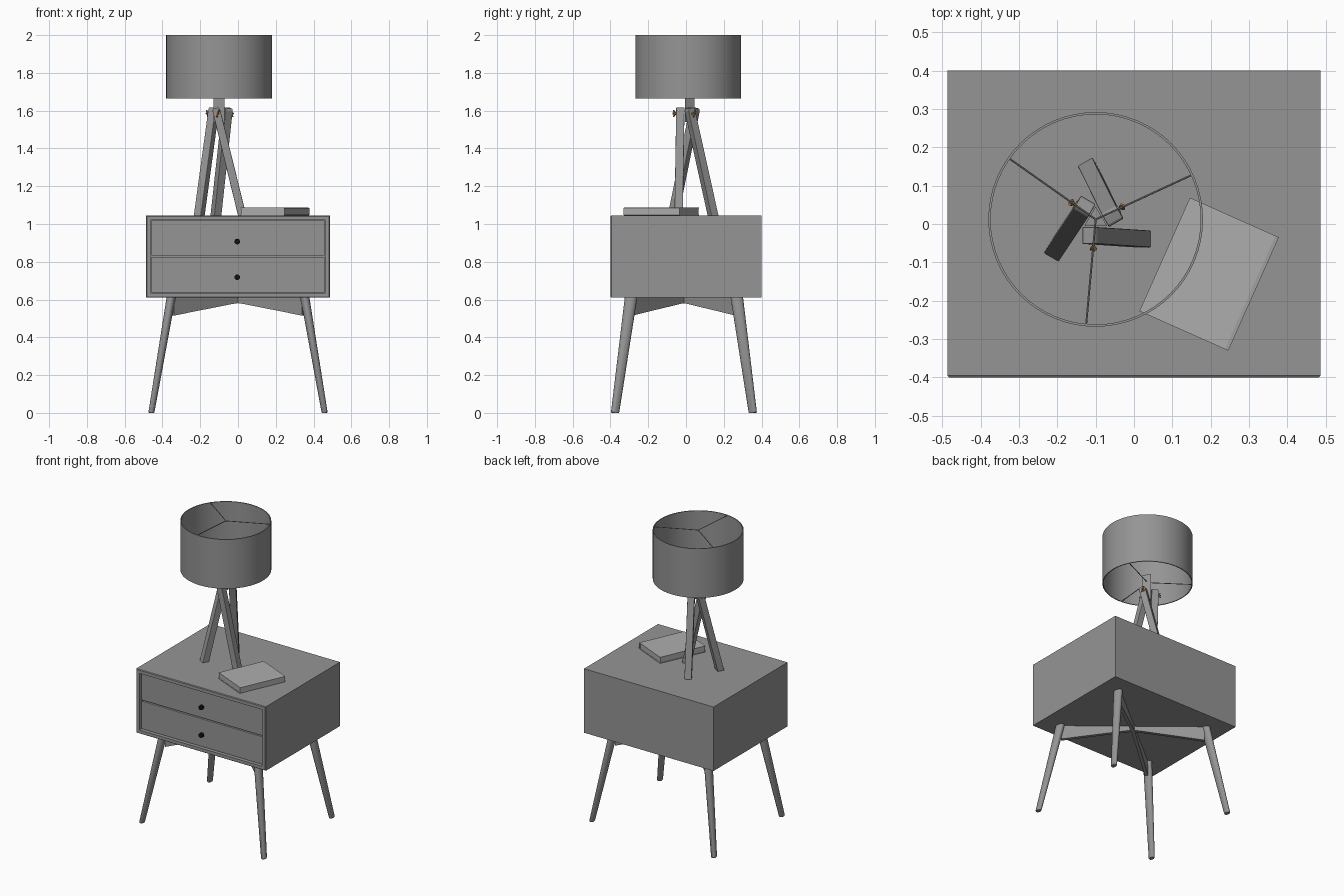
import bpy, bmesh, math
from mathutils import Vector, Matrix

if "Cube" in bpy.data.objects:
    bpy.data.objects.remove(bpy.data.objects["Cube"])


def material(name, rgb):
    m = bpy.data.materials.new(name)
    m.diffuse_color = (*rgb, 1)
    m.use_nodes = True
    m.node_tree.nodes["Principled BSDF"].inputs["Base Color"].default_value = m.diffuse_color
    return m


brass = material("brass", (0.45, 0.22, 0.06))
black = material("black", (0.005, 0.005, 0.005))
dark_grey = material("dark_grey", (0.3, 0.3, 0.3))
mid_grey = material("mid_grey", (0.42, 0.42, 0.42))


def finish(name, bm, mat=dark_grey, smooth=False, bevel=0):
    bmesh.ops.recalc_face_normals(bm, faces=bm.faces)
    me = bpy.data.meshes.new(name)
    bm.to_mesh(me)
    bm.free()
    ob = bpy.data.objects.new(name, me)
    bpy.context.collection.objects.link(ob)
    me.materials.append(mat)
    if bevel:
        b = ob.modifiers.new("bevel", "BEVEL")
        b.width, b.segments = bevel, 2
    if smooth:
        bpy.ops.object.select_all(action="DESELECT")
        bpy.context.view_layer.objects.active = ob
        ob.select_set(True)
        bpy.ops.object.shade_smooth_by_angle(angle=math.radians(40))
    return ob


def loft(name, rings, closed=False, **kw):
    """Skin through rings of points; capped at the ends, or joined up if closed."""
    bm = bmesh.new()
    vs = [[bm.verts.new(p) for p in r] for r in rings]
    n = len(vs[0])
    pairs = list(zip(vs, vs[1:])) + ([(vs[-1], vs[0])] if closed else [])
    for a, b in pairs:
        for i in range(n):
            j = (i + 1) % n
            bm.faces.new((a[i], a[j], b[j], b[i]))
    if not closed:
        bm.faces.new(vs[0])
        bm.faces.new(vs[-1])
    return finish(name, bm, **kw)


def ring(c, rx, ry, n=24, start=0.0):
    return [Vector((c[0] + rx * math.cos(start + math.tau * i / n),
                    c[1] + ry * math.sin(start + math.tau * i / n), c[2])) for i in range(n)]


def box(name, lo, hi, **kw):
    return loft(name, [[(lo[0], lo[1], z), (hi[0], lo[1], z), (hi[0], hi[1], z), (lo[0], hi[1], z)]
                       for z in (lo[2], hi[2])], **kw)


def rod(name, a, b, r, n=12, **kw):
    a, b = Vector(a), Vector(b)
    q = (b - a).to_track_quat("Z", "Y")
    return loft(name, [[c + q @ p for p in ring((0, 0, 0), r, r, n)] for c in (a, b)],
                smooth=n > 8, **kw)


# Cabinet: box with recessed front, softened front lip
def rect(x, z0, z1, y):
    return [(-x, y, z0), (x, y, z0), (x, y, z1), (-x, y, z1)]


loft("cabinet_body", [rect(0.487, 0.61, 1.045, 0.4), rect(0.487, 0.61, 1.045, -0.395),
                      rect(0.483, 0.614, 1.041, -0.4), rect(0.462, 0.635, 1.02, -0.4),
                      rect(0.462, 0.635, 1.02, -0.36)])

# Drawers with round knobs
for tag, z0, z1, zk in (("lower", 0.637, 0.825, 0.718), ("upper", 0.832, 1.018, 0.907)):
    box(f"{tag}_drawer", (-0.459, -0.38, z0), (0.459, -0.358, z1), bevel=0.002)
    rod(f"{tag}_knob", (-0.004, -0.398, zk), (-0.004, -0.378, zk), 0.015, 20, mat=black)

# Splayed, tapered oval legs
CY = -0.011
for sx, xn in ((-1, "left"), (1, "right")):
    for sy, yn in ((-1, "front"), (1, "back")):
        loft(f"{yn}_{xn}_leg",
             [ring((sx * 0.458, CY + sy * 0.364, 0), 0.013, 0.019),
              ring((sx * 0.458, CY + sy * 0.364, 0.005), 0.016, 0.022),
              ring((sx * 0.354, CY + sy * 0.28, 0.612), 0.024, 0.033)], smooth=True)

# Crossed arched braces under the cabinet
arch = [(-1, 0.515), (-0.6, 0.543), (-0.3, 0.563), (-0.1, 0.577), (0, 0.582),
        (0.1, 0.577), (0.3, 0.563), (0.6, 0.543), (1, 0.515), (1, 0.611), (-1, 0.611)]
for s in (-1, 1):
    side = Vector((-s * 0.28, 0.345, 0)).normalized() * 0.011
    loft(f"cross_brace_{'a' if s < 0 else 'b'}",
         [[Vector((0.345 * t, CY + s * 0.28 * t, z)) + k * side for t, z in arch] for k in (-1, 1)])

# Lamp shade: thin open drum
LX, LY = -0.1, 0.012
loft("lamp_shade", [ring((LX, LY, z), r, r, 64) for r, z in
                    ((0.28, 1.665), (0.28, 2.0), (0.274, 2.0), (0.274, 1.665))],
     closed=True, smooth=True)

# Lamp stem: triangular post
loft("lamp_stem", [ring((LX, LY, z), 0.034, 0.034, 3, math.radians(90)) for z in (1.54, 1.72)])

# Three-fold lamp parts: spokes, spiralling tripod legs, bolts
for i in range(3):
    m = Matrix.Translation((LX, LY, 0)) @ Matrix.Rotation(math.radians(120 * i), 4, "Z")
    for z, lvl in ((1.996, "top"), (1.672, "bottom")):
        rod(f"shade_{lvl}_spoke_{i + 1}", m @ Vector((0, 0, z)),
            m @ Vector((-0.025, -0.276, z)), 0.0025, 8)
    # tops are cut square to the leaning leg and rounded off
    sections = ((1.045, 0.122, -0.051, 0.022, 0), (1.603, -0.015, -0.042, 0.02, 0.25),
                (1.614, -0.018, -0.042, 0.013, 0.25))
    loft(f"tripod_leg_{i + 1}",
         [[m @ Vector((x + a * w, y + b * 0.022, z + a * w * tilt))
           for a, b in ((-1, -1), (1, -1), (1, 1), (-1, 1))]
          for z, x, y, w, tilt in sections], bevel=0.003)
    bolt = lambda x, y, z=1.585: m @ Vector((x, y, z))
    rod(f"tripod_bolt_{i + 1}", bolt(-0.006, -0.02), bolt(-0.006, -0.084), 0.004, mat=brass)
    rod(f"bolt_washer_{i + 1}", bolt(-0.006, -0.063), bolt(-0.006, -0.067), 0.011, mat=brass)
    for s in (-1, 1):
        rod(f"wing_nut_{i + 1}_{'lower' if s < 0 else 'upper'}", bolt(-0.006, -0.07),
            bolt(-0.006 + s * 0.006, -0.078, 1.585 + s * 0.018), 0.004, 8, mat=brass)

# Book: wrap-round cover with spine on the right, pages inside
book_place = Matrix.Translation((0.196, -0.131, 1.045)) @ Matrix.Rotation(math.radians(-24), 4, "Z")
W, L, H, T = 0.127, 0.162, 0.042, 0.004
cover = [(-W, 0), (W - 0.01, 0), (W, 0.002), (W, H - 0.002), (W - 0.01, H), (-W, H),
         (-W, H - T), (W - 0.012, H - T), (W - 0.012, T), (-W, T)]
loft("book_cover", [[book_place @ Vector((x, y, z)) for x, z in cover] for y in (-L, L)],
     mat=mid_grey)
pages = box("book_pages", (-W + 0.002, -L + 0.002, T), (W - 0.012, L - 0.002, H - T), mat=mid_grey)
pages.matrix_world = book_place
